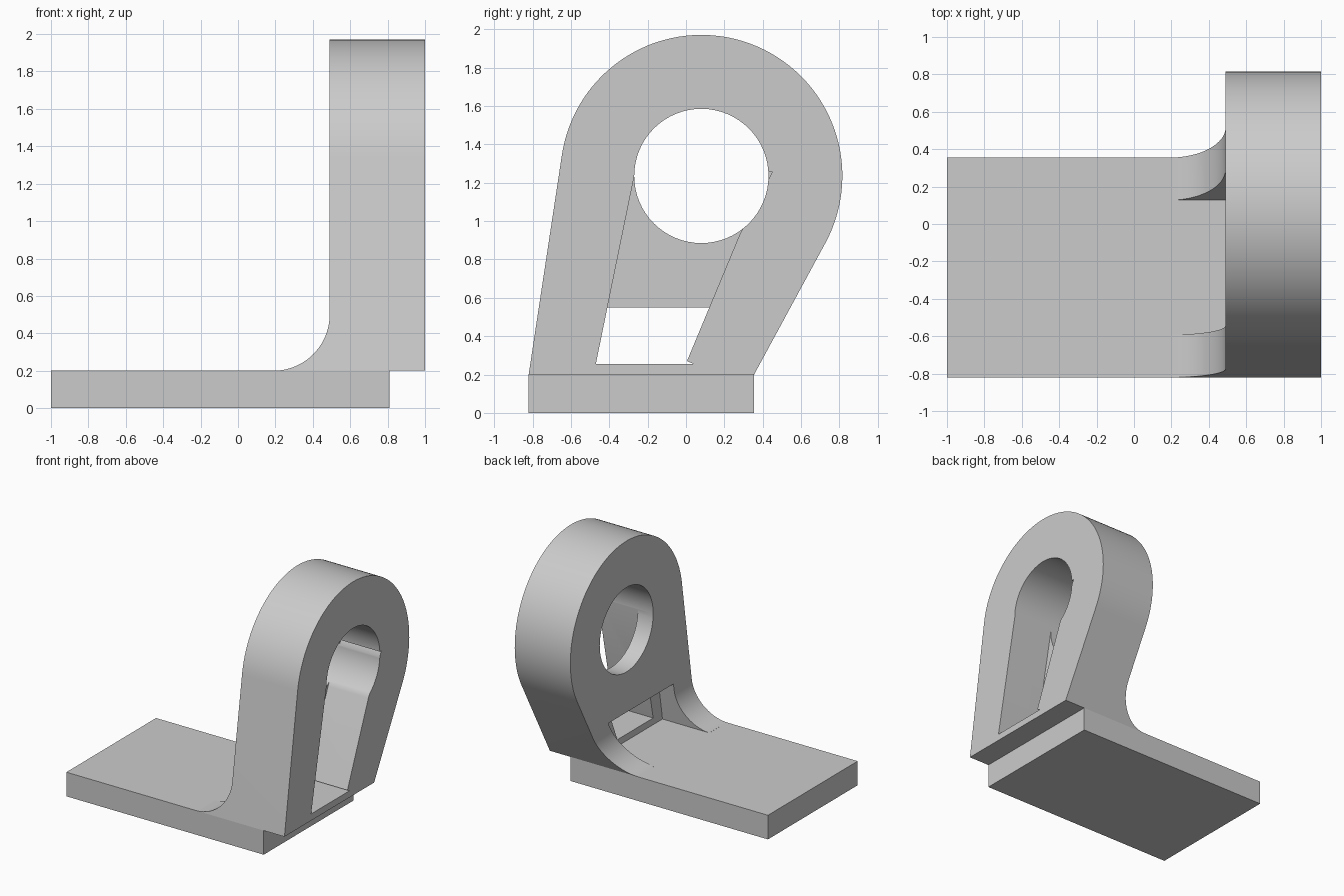
import bpy, bmesh
from math import sin, cos, pi, atan2, acos, hypot, radians

if "Cube" in bpy.data.objects:
    bpy.data.objects.remove(bpy.data.objects["Cube"], do_unlink=True)

grey = bpy.data.materials.new("plain_grey")
grey.use_nodes = True
colour = (0.6, 0.6, 0.6, 1)
grey.diffuse_color = colour
grey.node_tree.nodes["Principled BSDF"].inputs["Base Color"].default_value = colour


def arc(cx, cz, r, start, end, n):
    """Points along an arc, angles in radians."""
    steps = [start + (end - start) * i / n for i in range(n + 1)]
    return [(cx + r * cos(a), cz + r * sin(a)) for a in steps]


def prism(name, profile, axis, lo, hi):
    """Extrude a profile (across, height) along x or y."""
    place = (lambda p, d: (d, p[0], p[1])) if axis == "x" else (lambda p, d: (p[0], d, p[1]))
    bm = bmesh.new()
    face = bm.faces.new([bm.verts.new(place(p, lo)) for p in profile])
    extruded = bmesh.ops.extrude_face_region(bm, geom=[face])["geom"]
    shift = place((0, 0), hi - lo)
    bmesh.ops.translate(bm, vec=shift, verts=[v for v in extruded if isinstance(v, bmesh.types.BMVert)])
    bmesh.ops.recalc_face_normals(bm, faces=bm.faces)
    mesh = bpy.data.meshes.new(name)
    bm.to_mesh(mesh)
    bm.free()
    mesh.materials.append(grey)
    obj = bpy.data.objects.new(name, mesh)
    bpy.context.collection.objects.link(obj)
    return obj


def cut(target, cutter):
    """Subtract the cutter, bake the result and remove the cutter."""
    cutter.hide_render = True
    mod = target.modifiers.new("cut", "BOOLEAN")
    mod.operation, mod.solver, mod.object = "DIFFERENCE", "EXACT", cutter
    graph = bpy.context.evaluated_depsgraph_get()
    mesh = bpy.data.meshes.new_from_object(target.evaluated_get(graph))
    target.modifiers.clear()
    target.data = mesh
    bpy.data.objects.remove(cutter, do_unlink=True)


# Dimensions shared by the parts
FRONT, BACK, TOP = -0.82, 0.355, 0.2
EYE_Y, EYE_Z, EYE_R, HOLE_R = 0.08, 1.235, 0.735, 0.35
WALL, WEB, FILLET = 0.49, 0.63, 0.3


def tangent_angle(y, side):
    """Angle at which a line from a foot corner touches the rounded head."""
    dy, dz = y - EYE_Y, TOP - EYE_Z
    return atan2(dz, dy) + side * acos(EYE_R / hypot(dy, dz))


# Base plate
prism("base_plate", [(-1, 0), (0.81, 0), (0.81, TOP), (-1, TOP)], "y", FRONT, BACK)

# Upright lug: straight flanks running tangent into a round head
head = arc(EYE_Y, EYE_Z, EYE_R, tangent_angle(BACK, 1),
           tangent_angle(FRONT, -1) + 2 * pi, 72)
lug = prism("upright_lug", [(FRONT, TOP), (BACK, TOP)] + head, "x", WALL - FILLET + 0.01, 1)

# Concave fillet between lug and plate
curve = arc(WALL - FILLET, TOP + FILLET, FILLET, 0, -pi / 2, 20)
cut(lug, prism("fillet_cutter", [(WALL, 2.2)] + curve + [(0, TOP), (0, 2.2)], "y", -1, 1))

# Round hole right through the head
ring = arc(EYE_Y, EYE_Z, HOLE_R, 0, 2 * pi, 64)[:-1]
cut(lug, prism("hole_cutter", ring, "x", 0, 1.2))

# Tapered pocket sunk into the outer side, leaving a thin web
pocket = [(-0.47, 0.255), (0.04, 0.255), (0.005, 0.27), (0.28, 0.93),
          (0.41, 1.18), (0.45, 1.255), (0.4, 1.26), (-0.2, 1.33), (-0.25, 1.33)]
cut(lug, prism("pocket_cutter", pocket, "x", WEB, 1.2))

# Window under the web, with sides parallel to the flanks
window = [(-0.6, 0.15), (0.1, 0.15), (0.32, 0.55), (-0.535, 0.55)]
cut(lug, prism("window_cutter", window, "x", 0, WEB))

# Smooth curved walls, crisp edges
bpy.ops.object.select_all(action="DESELECT")
lug.select_set(True)
bpy.context.view_layer.objects.active = lug
bpy.ops.object.shade_smooth_by_angle(angle=radians(30))
